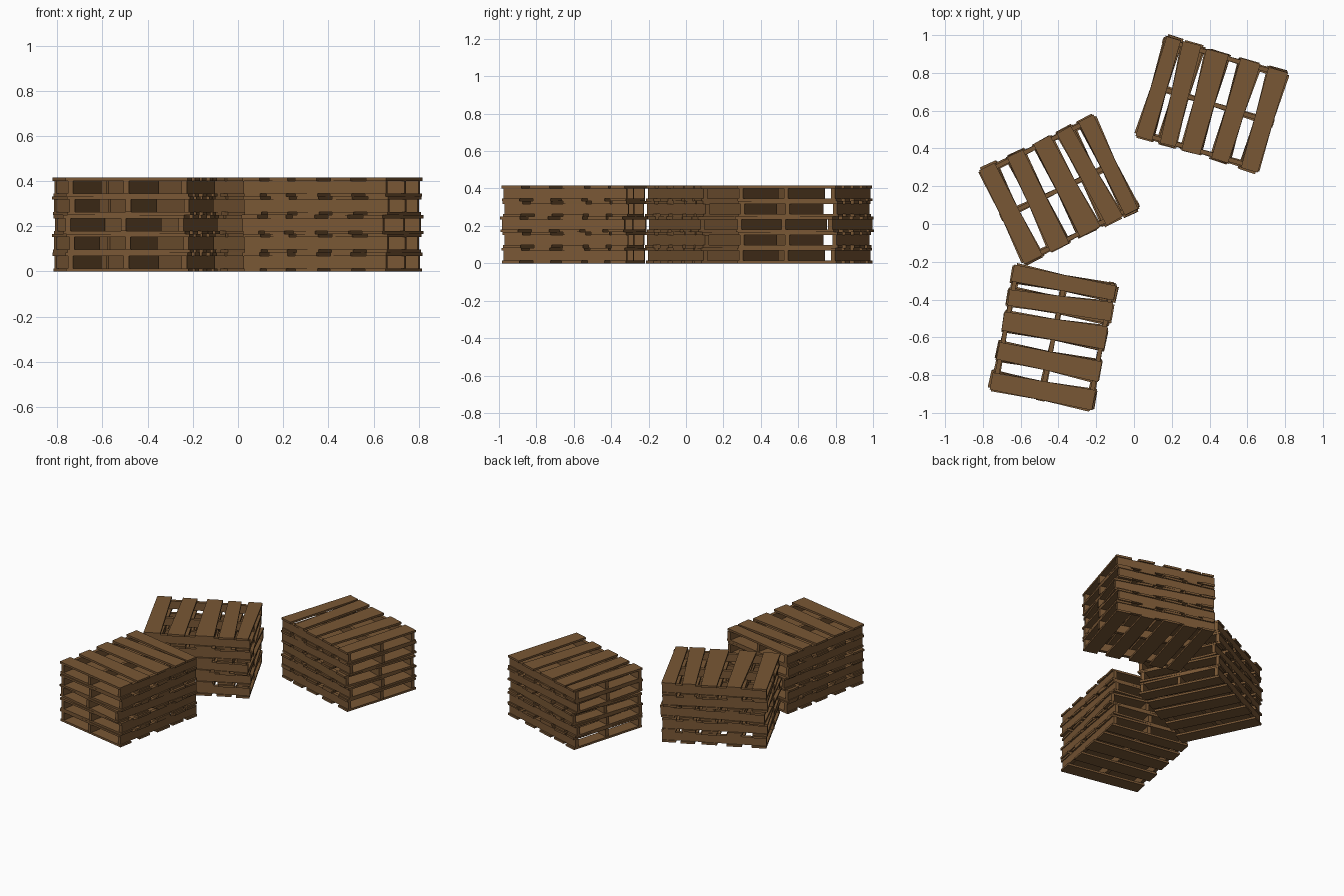
import bpy, bmesh
from math import radians
from mathutils import Matrix, Vector

if "Cube" in bpy.data.objects:
    bpy.data.objects.remove(bpy.data.objects["Cube"])

wood = bpy.data.materials.new("worn_wood")
wood.diffuse_color = (0.19, 0.095, 0.035, 1)
wood.use_nodes = True
wood.node_tree.nodes["Principled BSDF"].inputs["Base Color"].default_value = wood.diffuse_color

BOARD_T, STRINGER_H = 0.014, 0.055
PITCH = 2 * BOARD_T + STRINGER_H


def plank(bm, a, b, wa, wb, z, h):
    """Plank from point a to point b, with a width at each end."""
    a, b = Vector(a), Vector(b)
    d = (b - a).normalized()
    n = Vector((-d.y, d.x))
    ring = [a - n * wa / 2, b - n * wb / 2, b + n * wb / 2, a + n * wa / 2]
    lo = [bm.verts.new((p.x, p.y, z)) for p in ring]
    hi = [bm.verts.new((p.x, p.y, z + h)) for p in ring]
    bm.faces.new(lo[::-1])
    bm.faces.new(hi)
    for i in range(4):
        j = (i + 1) % 4
        bm.faces.new((lo[i], lo[j], hi[j], hi[i]))


# deck boards: left y, right y, left width, right width, lengthwise shift
TOP = [(0.292, 0.290, 0.090, 0.078, 0.000),
       (0.160, 0.190, 0.085, 0.100, 0.003),
       (0.032, 0.048, 0.100, 0.122, -0.002),
       (-0.127, -0.134, 0.092, 0.110, 0.002),
       (-0.292, -0.288, 0.092, 0.108, -0.002)]
BOTTOM = [(0.288, 0.293, 0.088, 0.085, 0.002),
          (0.168, 0.172, 0.090, 0.095, -0.003),
          (0.030, 0.040, 0.100, 0.110, 0.002),
          (-0.130, -0.122, 0.098, 0.095, -0.002),
          (-0.288, -0.292, 0.095, 0.095, 0.001)]
# stringers: x at back end, x at front end, lengthwise shift
STRINGERS = [(-0.257, -0.255, 0.000), (0.004, -0.002, -0.010), (0.255, 0.257, 0.003)]

# one pallet mesh shared by every pallet
bm = bmesh.new()
for boards, z in ((BOTTOM, 0), (TOP, BOARD_T + STRINGER_H)):
    for yl, yr, wl, wr, s in boards:
        plank(bm, (-0.276 + s, yl), (0.276 + s, yr), wl, wr, z, BOARD_T)
for xb, xf, s in STRINGERS:
    plank(bm, (xf, -0.335 + s), (xb, 0.335 + s), 0.023, 0.023, BOARD_T, STRINGER_H)
pallet = bpy.data.meshes.new("pallet")
bm.to_mesh(pallet)
bm.free()
pallet.materials.append(wood)

# three stacks of five, each layer turned slightly
STACKS = [("back_right", 0.41, 0.635, 73.4),
          ("middle", -0.395, 0.183, -63.8),
          ("front_left", -0.427, -0.598, -11.0)]
YAWS = [0, 1.2, -2.2, 1.5, 0]
for name, x, y, ang in STACKS:
    for i, yaw in enumerate(YAWS):
        ob = bpy.data.objects.new(f"pallet_{name}_{i + 1}", pallet)
        ob.location = (x, y, i * PITCH)
        ob.rotation_euler.z = radians(ang + yaw)
        bpy.context.collection.objects.link(ob)
